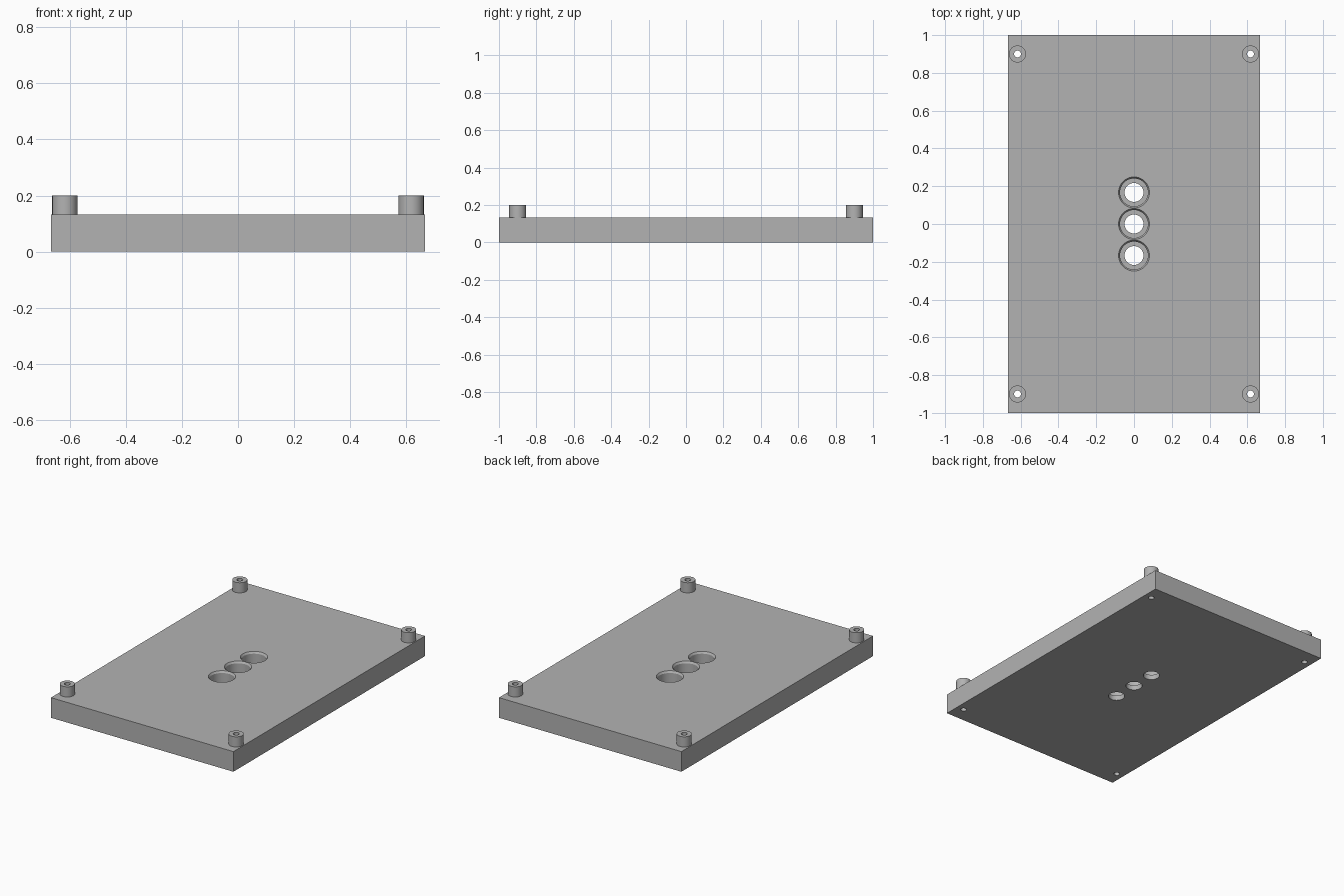
import bpy, bmesh, math
from mathutils import Matrix

if "Cube" in bpy.data.objects:
    bpy.data.objects.remove(bpy.data.objects["Cube"], do_unlink=True)

WIDTH, LENGTH, THICK, POST_TOP = 1.333, 2.0, 0.133, 0.2
POST_X, POST_Y, POST_R, SCREW_R = 0.617, 0.9, 0.045, 0.018

grey = bpy.data.materials.new("plain grey")
grey.use_nodes = True
colour = (0.45, 0.45, 0.45, 1)
grey.diffuse_color = colour
grey.node_tree.nodes["Principled BSDF"].inputs["Base Color"].default_value = colour


def make_object(name, bm):
    bmesh.ops.recalc_face_normals(bm, faces=bm.faces)
    mesh = bpy.data.meshes.new(name)
    bm.to_mesh(mesh)
    bm.free()
    mesh.materials.append(grey)
    obj = bpy.data.objects.new(name, mesh)
    bpy.context.collection.objects.link(obj)
    return obj


def turned(name, profile, x, y, closed=False, sides=48):
    """Spin an (r, z) profile about the vertical axis at x, y."""
    bm = bmesh.new()
    verts = [bm.verts.new((r, 0, z)) for r, z in profile]
    pairs = list(zip(verts, verts[1:]))
    if closed:
        pairs.append((verts[-1], verts[0]))
    edges = [bm.edges.new(p) for p in pairs]
    bmesh.ops.spin(bm, geom=verts + edges, cent=(0, 0, 0), axis=(0, 0, 1),
                   angle=math.tau, steps=sides, use_merge=True)
    bmesh.ops.remove_doubles(bm, verts=bm.verts, dist=1e-5)
    bmesh.ops.translate(bm, verts=bm.verts, vec=(x, y, 0))
    return make_object(name, bm)


def smooth(obj):
    bpy.ops.object.select_all(action="DESELECT")
    obj.select_set(True)
    bpy.context.view_layer.objects.active = obj
    bpy.ops.object.shade_smooth_by_angle(angle=math.radians(30))


# Base plate
bm = bmesh.new()
bmesh.ops.create_cube(bm, size=1, matrix=Matrix.Translation((0, 0, THICK / 2))
                      @ Matrix.Diagonal((WIDTH, LENGTH, THICK, 1)))
plate = make_object("base_plate", bm)

# Cutters: three chamfered counterbores in a row, four screw holes
bore = [(0, -0.05), (0.05, -0.05), (0.05, 0.033), (0.074, 0.033),
        (0.074, THICK - 0.012), (0.082, THICK), (0.082, 0.3), (0, 0.3)]
screw = [(0, -0.05), (SCREW_R, -0.05), (SCREW_R, 0.3), (0, 0.3)]
corners = [(sx * POST_X, sy * POST_Y) for sx in (-1, 1) for sy in (-1, 1)]
cutters = [turned("bore_cutter", bore, 0, i * 0.167) for i in (-1, 0, 1)]
cutters += [turned("screw_cutter", screw, x, y) for x, y in corners]
for cutter in cutters:
    cutter.hide_render = True
    cut = plate.modifiers.new("hole", "BOOLEAN")
    cut.operation, cut.solver, cut.object = "DIFFERENCE", "EXACT", cutter

# Bake the holes and drop the cutters
bpy.context.view_layer.objects.active = plate
for name in [m.name for m in plate.modifiers]:
    bpy.ops.object.modifier_apply(modifier=name)
    # each modifier is named hole, hole.001 and so on
for cutter in cutters:
    bpy.data.objects.remove(cutter, do_unlink=True)
smooth(plate)

# Hollow corner posts
tube = [(SCREW_R, THICK), (POST_R, THICK), (POST_R, POST_TOP), (SCREW_R, POST_TOP)]
for x, y in corners:
    name = ("back" if y > 0 else "front") + ("_left" if x > 0 else "_right") + "_post"
    smooth(turned(name, tube, x, y, closed=True))
